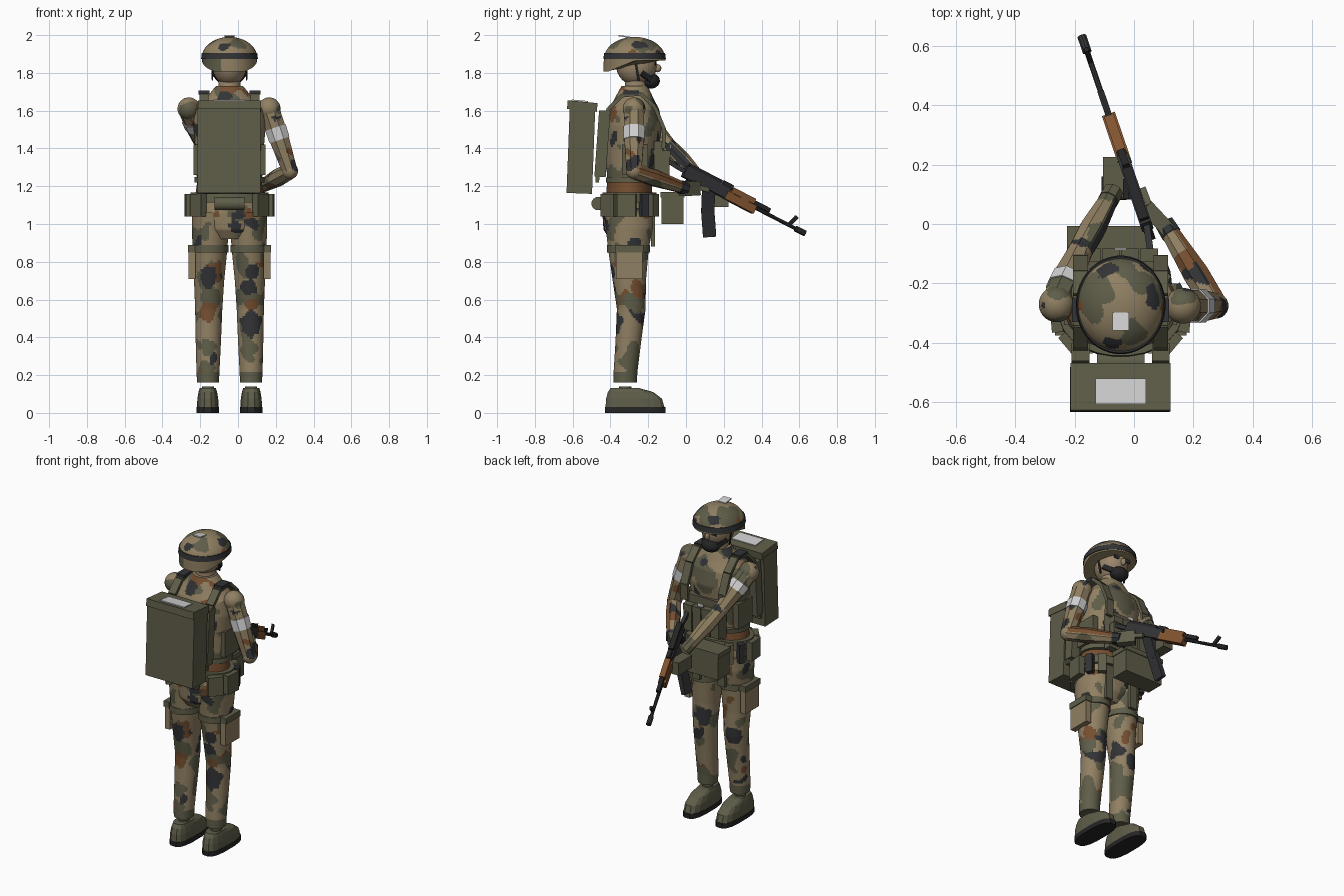
import bpy, bmesh, math
from mathutils import Vector, Matrix, noise

if "Cube" in bpy.data.objects:
    bpy.data.objects.remove(bpy.data.objects["Cube"])

COLORS = {"tan": (.28, .215, .123), "olive": (.114, .110, .066), "charcoal": (.032, .033, .036),
          "rust": (.18, .078, .03), "wood": (.22, .088, .029), "white": (.64, .64, .64),
          "black": (.018, .018, .019), "skin": (.32, .235, .145)}
MATS = {}
for key, c in COLORS.items():
    MATS[key] = bpy.data.materials.new(key)
    MATS[key].diffuse_color = (*c, 1)
CX = -.045          # body centre line
Z = Vector((0, 0, 1))
# large camouflage blotches: x, y, z, radius
DARK = [(-.16, -.40, .72, .055), (.07, -.37, .47, .062), (.06, -.39, .66, .045), (-.02, -.43, .99, .04),
        (.06, -.40, 1.0, .04), (.04, -.21, .62, .055), (-.17, -.22, .56, .055), (-.09, -.15, 1.94, .035),
        (.05, -.25, 1.93, .04), (.19, -.29, 1.56, .03), (-.07, -.41, 1.94, .025)]
RUST = [(-.16, -.37, .53, .05), (.075, -.36, .58, .035), (.13, -.25, .66, .05), (-.12, -.20, .70, .04),
        (CX, -.32, 1.72, .045)]
OLIVE = [(-.15, -.38, .61, .06), (-.16, -.38, .35, .05), (.14, -.27, .59, .06), (.06, -.38, .34, .05),
         (CX, -.13, 1.55, .08), (-.12, -.22, 1.95, .06), (.03, -.2, 1.96, .045), (0, -.36, 1.95, .045)]


def camo(p):
    """Blotchy four-colour pattern: index into tan, olive, charcoal, rust."""
    wob = noise.noise(p * 22) * .025
    for idx, spots in ((2, DARK), (3, RUST), (1, OLIVE)):
        if any((p - Vector(s[:3])).length + wob < s[3] for s in spots): return idx
    q = p * 9
    if noise.noise(q + Vector((31, 7, 3))) > .40: return 2
    if noise.noise(q + Vector((5, 43, 17))) > .46: return 3
    return 1 if noise.noise(q + Vector((11, 2, 29))) > .19 else 0


def finish(name, bm, mat, smooth=False):
    bmesh.ops.recalc_face_normals(bm, faces=bm.faces)
    me = bpy.data.meshes.new(name)
    if callable(mat):
        for k in ("tan", "olive", "charcoal", "rust"): me.materials.append(MATS[k])
        for f in bm.faces: f.material_index = mat(f.calc_center_median())
    else:
        me.materials.append(MATS[mat])
    bm.to_mesh(me)
    bm.free()
    if smooth:
        me.shade_smooth()
        me.set_sharp_from_angle(angle=math.radians(35))
    ob = bpy.data.objects.new(name, me)
    bpy.context.collection.objects.link(ob)
    return ob


def loft(name, rings, mat, n=24, m=1, step=1, e=1, along=False, smooth=True, shape=None):
    """Skin through rings (x, y, z, rx, ry); n corners, m splits per side, step in-between rings."""
    prof, bm, loops, rows = [], bmesh.new(), [], []
    for i in range(n):
        pts = []
        for k in (i, i + 1):
            a = 2 * math.pi * (k + .5) / n
            pts.append(Vector([math.copysign(abs(v) ** e, v) for v in (math.cos(a), math.sin(a))]))
        prof += [pts[0].lerp(pts[1], j / m) for j in range(m)]
    for a, b in zip(rings, rings[1:]):
        rows += [[u + (v - u) * s / step for u, v in zip(a, b)] for s in range(step)]
    rows.append(list(rings[-1]))
    for i, r in enumerate(rows):
        rot = Matrix.Identity(3)
        if along:
            d = Vector(rows[min(i + 1, len(rows) - 1)][:3]) - Vector(rows[max(i - 1, 0)][:3])
            rot = d.to_track_quat('Z', 'Y').to_matrix()
        loops.append([bm.verts.new(Vector(r[:3]) + rot @ Vector((p.x * r[3], p.y * r[4], 0))) for p in prof])
    for a, b in zip(loops, loops[1:]):
        for i in range(len(a)):
            j = (i + 1) % len(a)
            bm.faces.new((a[i], a[j], b[j], b[i]))
    bm.faces.new(loops[0])
    bm.faces.new(loops[-1])
    if shape:
        for v in bm.verts: shape(v)
    return finish(name, bm, mat, smooth)


def bar(name, a, b, w, h, mat, up=Z):
    """Box running from a to b, w wide sideways and h high."""
    a, b = Vector(a), Vector(b)
    d = (b - a).normalized()
    s = d.cross(up).normalized() if abs(d.dot(up)) < .99 else Vector((1, 0, 0))
    M = Matrix((s * w, s.cross(d) * h, d * (b - a).length)).transposed().to_4x4()
    M.translation = (a + b) / 2
    bm = bmesh.new()
    bmesh.ops.create_cube(bm, size=1, matrix=M)
    return finish(name, bm, mat)


def box(name, x0, x1, y0, y1, z0, z1, mat):
    return bar(name, ((x0 + x1) / 2, y0, (z0 + z1) / 2), ((x0 + x1) / 2, y1, (z0 + z1) / 2), x1 - x0, z1 - z0, mat)


def ball(name, c, r, mat, seg=20):
    bm = bmesh.new()
    bmesh.ops.create_uvsphere(bm, u_segments=seg, v_segments=seg * 2 // 3, radius=1,
                              matrix=Matrix.Translation(c) @ Matrix.Diagonal((*r, 1)))
    return finish(name, bm, mat, True)


# legs, boots, thigh gear
for side, s in (("left", -1), ("right", 1)):
    x = lambda o: CX + s * o
    loft(side + "_leg", [(x(.10), -.305, 1.06, .098, .13), (x(.102), -.30, .98, .098, .125),
                         (x(.103), -.305, .87, .092, .108), (x(.108), -.30, .7, .080, .088),
                         (x(.11), -.29, .55, .072, .076), (x(.112), -.305, .38, .067, .068),
                         (x(.114), -.32, .22, .061, .063), (x(.114), -.322, .16, .058, .062)],
         lambda p: 1 if p.z < .215 else camo(p), n=56, step=14)
    loft(side + "_boot_sole", [(x(.115), -.268, 0, .06, .162), (x(.115), -.268, .03, .06, .162)], "black", n=16, e=.7)
    loft(side + "_boot", [(x(.115), -.27, .03, .058, .158), (x(.115), -.275, .075, .056, .15),
                          (x(.115), -.293, .11, .05, .122), (x(.115), -.325, .132, .043, .075)], "olive", n=16, e=.7, smooth=False)
    loft(side + "_ankle", [(x(.115), -.322, .13, .033, .035), (x(.115), -.322, .14, .033, .035)], "olive", n=12)
    loft(side + "_thigh_strap", [(x(.104), -.305, z, .099, .115) for z in (.85, .888)], "olive", n=24)
    xs = sorted((x(.18), x(.216)))
    box(side + "_thigh_pouch", *xs, -.37, -.23, .71, .855, "tan")
    box(side + "_thigh_pouch_flap", xs[0] - .005, xs[1] + .005, -.375, -.225, .85, .888, "olive")

# pelvis and torso, with a rust waistband
loft("pelvis", [(CX, -.32, .92, .095, .085), (CX, -.315, .97, .15, .122),
                (CX, -.305, 1.06, .2, .138), (CX, -.30, 1.16, .19, .13)], camo, n=56, step=8)
loft("torso", [(CX, -.30, 1.12, .185, .125), (CX, -.30, 1.22, .172, .118), (CX, -.285, 1.38, .18, .138),
               (CX, -.275, 1.52, .192, .15), (CX, -.275, 1.61, .185, .132), (CX, -.275, 1.66, .13, .105),
               (CX, -.272, 1.73, .072, .07)], lambda p: 3 if 1.16 < p.z < 1.22 else camo(p), n=64, step=10)
loft("neck", [(CX, -.265, 1.69, .06, .06), (CX, -.26, 1.79, .058, .06)], "skin")

# belt kit
loft("belt", [(CX, -.30, 1.115, .212, .148), (CX, -.30, 1.168, .208, .144)], "olive", n=24)
box("front_pouch", -.22, .05, -.13, -.012, 1.0, 1.14, "olive")
box("front_pouch_lid", -.225, .055, -.135, -.007, 1.14, 1.17, "olive")
for s in (-1, 1):
    for i, (a, w, c) in enumerate(((-40, .09, "olive"), (-5, .10, "olive"), (28, .04, "charcoal"), (50, .05, "olive"))):
        t = math.radians(a)
        d = Vector((s * math.cos(t), math.sin(t), 0))
        p = Vector((CX + d.x * .203, -.30 + d.y * .15, 1.10))
        bar("belt_pouch", p - d * .005, p + d * .033, w, .12, c)
    box("hanging_strap", CX + s * .09 - .025, CX + s * .09 + .025, -.185, -.165, .88, 1.10, "olive")
loft("bed_roll", [(-.125, -.465, 1.108, .036, .036), (.035, -.465, 1.108, .036, .036)], "olive", n=12, along=True)

# chest rig
box("chest_rig", -.17, .08, -.17, -.125, 1.2, 1.44, "olive")
for i in range(4):
    x0 = -.17 + i * .064
    box("magazine_pouch", x0, x0 + .056, -.13, -.088, 1.22, 1.38, "olive")
    box("pouch_flap", x0 - .002, x0 + .058, -.135, -.082, 1.35, 1.39, "olive")
box("rig_buckle", -.065, -.025, -.088, -.08, 1.40, 1.42, "white")
loft("rig_band", [(CX, -.29, 1.22, .187, .135), (CX, -.285, 1.25, .187, .138)], "olive")

# shoulder straps
PATH = [(-.47, 1.22), (-.455, 1.5), (-.41, 1.61), (-.34, 1.68), (-.24, 1.69), (-.165, 1.62), (-.115, 1.5), (-.12, 1.40)]
for s in (-1, 1):
    x = CX + s * .135
    for (y0, z0), (y1, z1) in zip(PATH, PATH[1:]):
        bar("shoulder_strap", (x, y0, z0), (x, y1, z1), .05, .02, "olive", up=Vector((0, -.6, .8)))
    box("strap_buckle", x - .028, x + .028, -.33, -.25, 1.685, 1.706, "charcoal")
    box("side_panel", x + s * .035 - .02, x + s * .035 + .02, -.34, -.2, 1.26, 1.42, "olive")
    bar("back_pad", (x, -.455, 1.25), (x, -.43, 1.6), .06, .06, "olive", up=Vector((0, 1, 0)))

# backpack
bar("backpack", (CX - .003, -.565, 1.162), (CX - .003, -.548, 1.61), .335, .135, "olive", up=Vector((0, 1, 0)))
bar("backpack_lid", (CX, -.628, 1.632), (CX, -.47, 1.617), .336, .046, "olive")
bar("lid_panel", (CX, -.605, 1.655), (CX, -.52, 1.647), .17, .008, "white")

# arms: shoulder, elbow, wrist; forearms carry one long patch on a side
ARMS = {"left": [(-.26, -.27, 1.61), (-.185, -.10, 1.42), (-.075, .10, 1.21)],
        "right": [(.165, -.275, 1.61), (.275, -.275, 1.28), (.11, -.01, 1.19)]}
for side, pts in ARMS.items():
    S, E, W = map(Vector, pts)
    d = (W - E).normalized()
    out = d.cross(Z).normalized()
    patch = 3 if side == "right" else 2
    aim = (out + out.cross(d) * .4).normalized()

    def sleeve(p):
        off = (p - E) - d * (p - E).dot(d)
        return patch if off.length > .01 and off.normalized().dot(aim) > .78 else camo(p)

    ball(side + "_shoulder", S, (.06, .06, .06), camo, 40)
    ball(side + "_elbow", E, (.043, .043, .043), camo, 24)
    loft(side + "_upper_arm", [(*S, .058, .058), (*S.lerp(E, .5), .056, .056), (*E, .043, .043)],
         camo, n=8, m=5, step=16, along=True, smooth=False)
    loft(side + "_forearm", [(*E, .043, .043), (*E.lerp(W, .4), .047, .047), (*W, .031, .031)],
         sleeve, n=8, m=4, step=14, along=True, smooth=False)
    loft(side + "_armband", [(*S.lerp(E, .3), .062, .062), (*S.lerp(E, .5), .060, .060)],
         "white", n=8, along=True, smooth=False)
    loft(side + "_glove_cuff", [(*(W - d * .03), .037, .037), (*(W + d * .015), .035, .035)],
         "charcoal" if side == "right" else "olive", n=8, along=True, smooth=False)
box("left_palm", -.105, -.035, .09, .225, 1.09, 1.17, "olive")
bar("right_palm", (.115, -.02, 1.185), (.04, .06, 1.19), .05, .075, "olive")
bar("right_finger", (.06, .04, 1.20), (.03, .12, 1.18), .02, .025, "olive")

# head
ball("head", (CX, -.262, 1.84), (.092, .108, .108), "skin", 24)
ball("beard", (CX, -.188, 1.758), (.058, .05, .042), "black", 16)
ball("nose", (CX, -.152, 1.825), (.014, .022, .022), "skin", 10)
for s in (-1, 1):
    x = CX + s * .036
    box("eyeglass_lens", x - .022, x + .022, -.164, -.158, 1.838, 1.858, "charcoal")
    bar("beard_side", (CX + s * .05, -.185, 1.765), (CX + s * .082, -.235, 1.80), .014, .03, "black")
    bar("chin_strap", (CX + s * .093, -.27, 1.88), (CX + s * .09, -.25, 1.76), .006, .012, "black")


# helmet: dome with a skirt dipping at the back
def dip(v):
    if v.co.z < 1.872:
        v.co.z -= .058 * min(1, max(0, (-.272 - v.co.y) / .14))


dome = [(CX, -.272, 1.865, .145, .164), (CX, -.272, 1.88, .147, .163)]
dome += [(CX, -.272, 1.88 + .11 * math.sin(t), .147 * math.cos(t), .16 * math.cos(t))
         for t in [math.radians(a) for a in range(5, 89, 4)]]
loft("helmet", dome, lambda p: (1 if p.x < -.09 else 0) if p.z < 1.873 else camo(p), n=72, step=2, shape=dip)
loft("helmet_band", [(CX, -.272, 1.874, .151, .166), (CX, -.272, 1.906, .147, .162)], "charcoal", n=40)
bar("helmet_patch", (CX, -.358, 1.997), (CX, -.298, 1.989), .055, .007, "white")

# rifle along its own axis
P0, P1 = Vector((.04, 0, 1.275)), Vector((-.175, .63, .95))
D = (P1 - P0).normalized()
U = D.cross(Z).normalized().cross(D)
L = (P1 - P0).length


def gun(name, t0, t1, w, h, mat, up=0.0):
    return bar(name, P0 + D * t0 + U * up, P0 + D * t1 + U * up, w, h, mat)


gun("rifle_receiver", -.01, .26, .04, .062, "charcoal")
gun("rifle_top_cover", 0, .2, .032, .022, "black", .038)
gun("rifle_rear_sight", .21, .27, .024, .025, "black", .04)
gun("rifle_handguard", .25, .43, .046, .045, "wood", -.012)
gun("rifle_upper_handguard", .27, .41, .034, .03, "wood", .027)
gun("rifle_gas_tube", .41, .51, .022, .024, "black", .022)
for nm, a, b, r in (("rifle_barrel", .42, L - .05, .010), ("rifle_muzzle", L - .06, L, .016)):
    p, q = P0 + D * a, P0 + D * b
    loft(nm, [(*p, r, r), (*q, r, r)], "charcoal", n=10, along=True)
p = P0 + D * (L - .1)
bar("rifle_front_sight", p, p + U * .06 + D * .02, .014, .02, "black")
bar("rifle_stock", P0 - D * .01, (.07, -.19, 1.39), .022, .022, "charcoal")
bar("rifle_grip", P0 + D * .05 - U * .02, P0 + D * .01 - U * .12, .03, .04, "black")
bar("rifle_magazine_top", (-.005, .12, 1.19), (-.055, .115, 1.06), .03, .07, "charcoal", up=Vector((0, 1, 0)))
bar("rifle_magazine_end", (-.053, .115, 1.07), (-.095, .125, .935), .03, .07, "charcoal", up=Vector((0, 1, 0)))

for m in bpy.data.materials:
    if m.users and not m.is_grease_pencil:
        m.use_nodes = True
        m.node_tree.nodes["Principled BSDF"].inputs["Base Color"].default_value = m.diffuse_color
